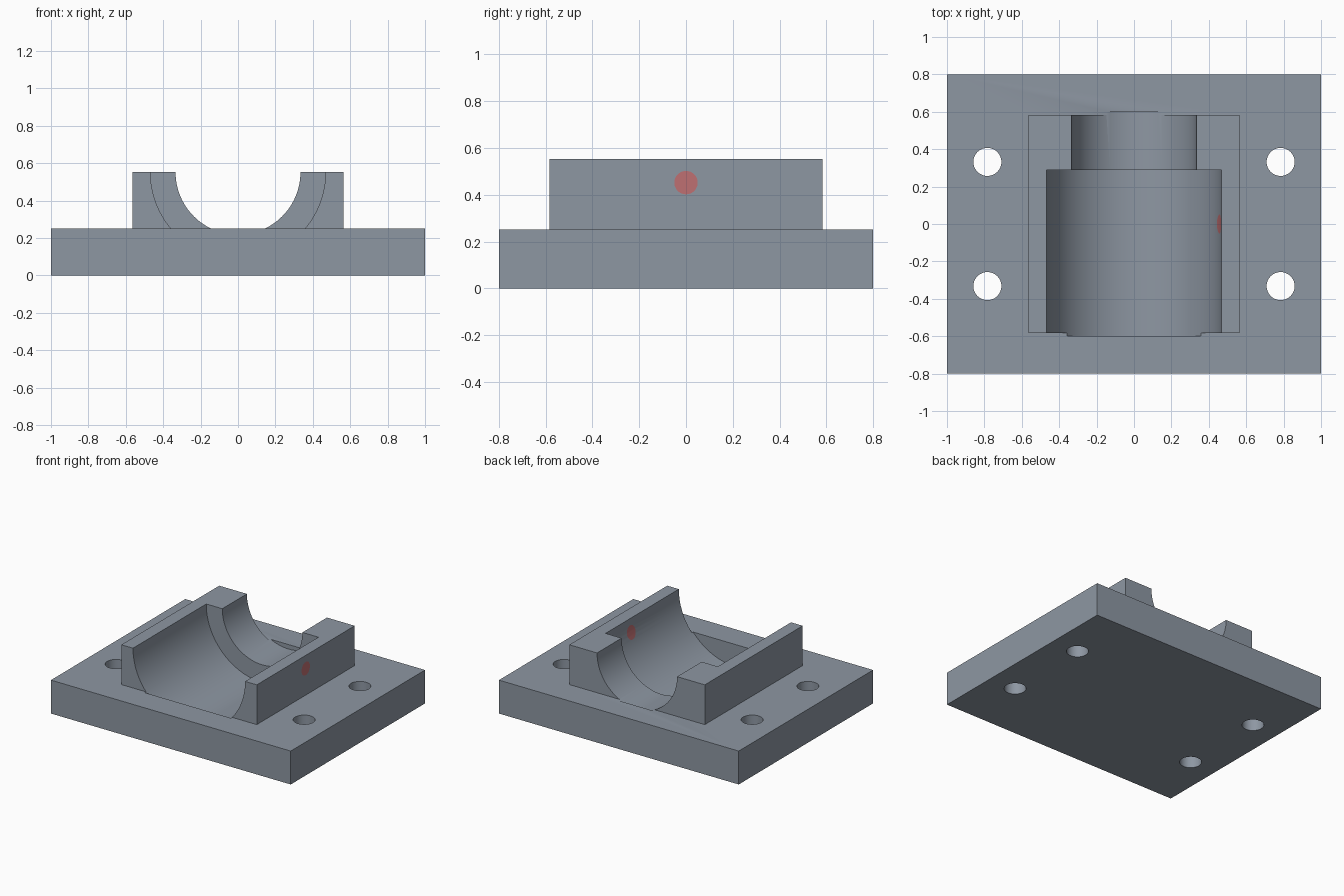
import bpy
import math

if "Cube" in bpy.data.objects:
    bpy.data.objects.remove(bpy.data.objects["Cube"])


def material(name, rgb):
    m = bpy.data.materials.new(name)
    m.diffuse_color = (*rgb, 1.0)
    m.use_nodes = True
    m.node_tree.nodes["Principled BSDF"].inputs["Base Color"].default_value = m.diffuse_color
    return m


STEEL = material("steel grey", (0.27, 0.31, 0.365))
RED = material("port red", (0.52, 0.16, 0.17))


def box(name, x, y, z0, z1, mat):
    bpy.ops.mesh.primitive_cube_add(size=1, location=(0, 0, (z0 + z1) / 2))
    o = bpy.context.object
    o.name = name
    o.scale = (2 * x, 2 * y, z1 - z0)
    bpy.ops.object.transform_apply(location=True, rotation=True, scale=True)
    o.data.materials.append(mat)
    return o


def cylinder(name, radius, start, end, axis, mat, sides=96):
    """Cylinder between two points on a line along the given axis."""
    mid = [(a + b) / 2 for a, b in zip(start, end)]
    rot = {"X": (0, math.pi / 2, 0), "Y": (math.pi / 2, 0, 0), "Z": (0, 0, 0)}[axis]
    bpy.ops.mesh.primitive_cylinder_add(vertices=sides, radius=radius,
                                        depth=math.dist(start, end),
                                        location=mid, rotation=rot)
    o = bpy.context.object
    o.name = name
    bpy.ops.object.transform_apply(location=True, rotation=True, scale=True)
    o.data.materials.append(mat)
    return o


def combine(target, tool, operation, keep=False):
    bpy.context.view_layer.objects.active = target
    mod = target.modifiers.new("combine", "BOOLEAN")
    mod.operation = operation
    mod.solver = "EXACT"
    mod.object = tool
    bpy.ops.object.modifier_apply(modifier=mod.name)
    if not keep:
        bpy.data.objects.remove(tool, do_unlink=True)


def smooth(o):
    bpy.ops.object.select_all(action="DESELECT")
    o.select_set(True)
    bpy.context.view_layer.objects.active = o
    bpy.ops.object.shade_smooth_by_angle(angle=math.radians(30))


AXIS_Z = 0.552

# Base plate with raised bearing block
body = box("bearing_housing", 1.0, 0.8, 0.0, 0.252, STEEL)
combine(body, box("block", 0.565, 0.583, 0.1, AXIS_Z, STEEL), "UNION")

# Stepped half-round bore, cutting slightly into the base
wide = cylinder("wide_bore", 0.468, (0, -0.598, AXIS_Z), (0, 0.29, AXIS_Z), "Y", STEEL)
narrow = cylinder("narrow_bore", 0.334, (0, 0.2, AXIS_Z), (0, 0.602, AXIS_Z), "Y", STEEL)
combine(body, wide, "DIFFERENCE", keep=True)
combine(body, narrow, "DIFFERENCE")

# Four bolt holes
for x in (-0.784, 0.784):
    for y in (-0.332, 0.332):
        hole = cylinder("bolt_hole", 0.075, (x, y, -0.1), (x, y, 0.4), "Z", STEEL, 48)
        combine(body, hole, "DIFFERENCE")

# Side port through the right wall, filled by a flush red plug
port = cylinder("port_hole", 0.05, (0.35, 0, 0.452), (0.65, 0, 0.452), "X", STEEL, 48)
combine(body, port, "DIFFERENCE")
plug = cylinder("side_plug", 0.05, (0.35, 0, 0.452), (0.565, 0, 0.452), "X", RED, 48)
combine(plug, wide, "DIFFERENCE")
plug.data.materials.clear()
plug.data.materials.append(RED)
for p in plug.data.polygons:
    p.material_index = 0

for part in (body, plug):
    smooth(part)
